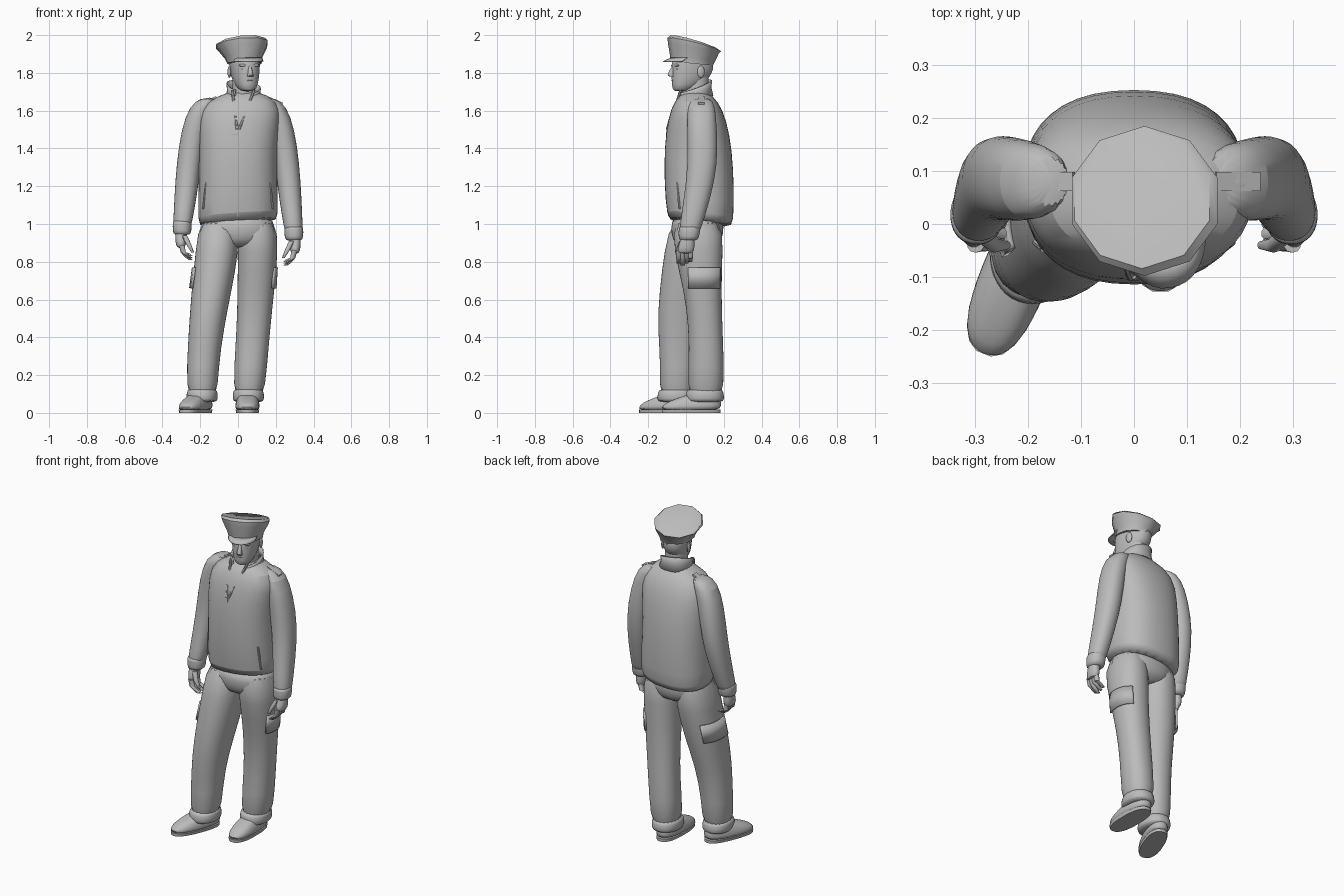
import bpy
import bmesh
from math import sin, cos, pi, radians, copysign

default_cube = bpy.data.objects.get("Cube")
if default_cube:
    bpy.data.objects.remove(default_cube, do_unlink=True)

grey = bpy.data.materials.new("plain grey")
grey.use_nodes = True
colour = (.5, .5, .5, 1)
grey.diffuse_color = colour
grey.node_tree.nodes["Principled BSDF"].inputs["Base Color"].default_value = colour


def finish(name, bm, location=(0, 0, 0), turn=0, lean=0, smooth=False, thickness=0):
    """Turn a bmesh into a shaded object with its modifiers."""
    bmesh.ops.recalc_face_normals(bm, faces=bm.faces)
    mesh = bpy.data.meshes.new(name)
    bm.to_mesh(mesh)
    bm.free()
    mesh.materials.append(grey)
    obj = bpy.data.objects.new(name, mesh)
    bpy.context.collection.objects.link(obj)
    obj.location = location
    obj.rotation_euler = (0, lean, turn)
    bpy.ops.object.select_all(action="DESELECT")
    obj.select_set(True)
    bpy.context.view_layer.objects.active = obj
    bpy.ops.object.shade_smooth_by_angle(angle=radians(40))
    if thickness:
        solid = obj.modifiers.new("thickness", "SOLIDIFY")
        solid.thickness = thickness
        solid.offset = 0
    if smooth:
        rounding = obj.modifiers.new("rounding", "SUBSURF")
        rounding.levels = rounding.render_levels = 1


def spread(keys, count):
    """Resample evenly spaced key values, or repeat a single number."""
    if not isinstance(keys, tuple):
        return [keys] * count
    values = []
    for i in range(count):
        place = i * (len(keys) - 1) / (count - 1)
        start = min(int(place), len(keys) - 2)
        values.append(keys[start] + (keys[start + 1] - keys[start]) * (place - start))
    return values


def loft(name, z, width, depth=None, x=0, y=0, tilt_x=0, tilt_y=0,
         sides=20, power=2.2, arc=None, side=1, **options):
    """Skin rounded rings whose centre, radii and tilt follow key values."""
    tracks = (x, y, z, width, depth or width, tilt_x, tilt_y)
    count = max(len(track) for track in tracks if isinstance(track, tuple))
    bm = bmesh.new()
    rows = []
    for cx, cy, cz, rx, ry, sx, sy in zip(*(spread(track, count) for track in tracks)):
        row = []
        for i in range(sides):
            if arc:
                a = radians(arc[0] + (arc[1] - arc[0]) * i / (sides - 1))
            else:
                a = 2 * pi * (i + .5) / sides
            dx = rx * copysign(abs(cos(a)) ** (2 / power), cos(a))
            dy = ry * copysign(abs(sin(a)) ** (2 / power), sin(a))
            row.append(bm.verts.new((side * (cx + dx), cy + dy, cz + dx * sx + dy * sy)))
        rows.append(row)
    for low, high in zip(rows, rows[1:]):
        for i in range(sides - 1 if arc else sides):
            j = (i + 1) % sides
            bm.faces.new((low[i], low[j], high[j], high[i]))
    if not arc:
        bm.faces.new(rows[0])
        bm.faces.new(rows[-1])
    finish(name, bm, **options)


def box(name, centre, size, lean):
    bm = bmesh.new()
    bmesh.ops.create_cube(bm, size=1)
    bmesh.ops.scale(bm, vec=size, verts=bm.verts)
    finish(name, bm, location=centre, lean=lean)


def ball(name, centre, radii, **options):
    bm = bmesh.new()
    bmesh.ops.create_uvsphere(bm, u_segments=14, v_segments=8, radius=1)
    bmesh.ops.scale(bm, vec=radii, verts=bm.verts)
    bmesh.ops.translate(bm, vec=centre, verts=bm.verts)
    finish(name, bm, **options)


# Head, turned slightly to its left
head_pose = dict(location=(.035, .035, 0), turn=radians(15))
loft("head", z=(1.7, 1.9), y=(-.065, -.03, -.01, 0, 0, 0),
     width=(.04, .06, .072, .076, .08, .07), depth=(.045, .082, .105, .114, .112, .1),
     smooth=True, **head_pose)
loft("nose", z=(1.84, 1.81, 1.79, 1.78), y=(-.1, -.115, -.12, -.108),
     width=(.008, .018), depth=(.01, .02), sides=10, **head_pose)
ball("upper_lip", (0, -.1, 1.76), (.024, .014, .006), **head_pose)
ball("lower_lip", (0, -.095, 1.75), (.02, .014, .006), **head_pose)
ball("chin", (0, -.088, 1.722), (.026, .02, .018), **head_pose)
for side, word in ((-1, "right"), (1, "left")):
    ball(word + "_ear", (side * .077, .025, 1.805), (.009, .02, .032), **head_pose)
    ball(word + "_brow", (side * .03, -.096, 1.84), (.026, .012, .008), **head_pose)
    ball(word + "_eye", (side * .03, -.095, 1.82), (.014, .008, .006), **head_pose)
loft("neck", z=(1.58, 1.8), x=.03, y=.05, width=(.07, .06, .06), depth=.07)

# Peaked cap with a wide, tilted crown
loft("cap", z=(1.85, 1.88, 1.93, 1.95, 1.958), x=(.035, .015), y=(.03, .048),
     width=(.095, .102, .134, .144, .134), depth=(.112, .12, .135, .141, .132),
     tilt_x=(0, .12), tilt_y=(-.1, -.3), sides=10, power=2)
loft("cap_visor", z=(1.88, 1.87, 1.86), y=(0, -.01), width=.088, depth=(.11, .148),
     sides=14, arc=(205, 335), thickness=.006, **head_pose)

# Jacket body, chest yoke, collar and zip
loft("jacket", z=(1, 1.02, 1.2, 1.4, 1.56, 1.65, 1.71), x=(0, 0, .03), y=(.08, .05),
     width=(.205, .215, .212, .208, .222, .2, .06),
     depth=(.16, .178, .187, .182, .156, .118, .06),
     tilt_x=(.08, 0), tilt_y=(-.1, 0), power=2.4, smooth=True)
loft("chest_yoke", z=(1.45, 1.46, 1.55, 1.61), x=.005, y=.05,
     width=(.19, .2, .21, .19), depth=(.15, .163, .14, .11), power=2.4, smooth=True)
loft("collar", z=(1.66, 1.7, 1.73), x=.03, y=.047, width=(.095, .084, .088),
     tilt_x=(0, -.15), tilt_y=(.2, .35), arc=(-62, 242), thickness=.008)
loft("zip", z=(1.52, 1.4, 1.2, 1.08, 1.04), y=(-.1, -.103, -.104, -.098, -.09),
     width=.004, sides=8)
for side, word in ((-1, "right"), (1, "left")):
    loft(word + "_collar_edge", z=(1.71, 1.5), y=(-.028, -.05, -.08, -.1),
         x=(.028 + side * .058, side * .005), width=.008, sides=8)
    loft(word + "_slash_pocket", z=(1.22, 1.08), x=(.17, .185), y=(-.047, -.035),
         width=.006, sides=8, side=side)
    box(word + "_epaulette", (.02 + side * .175, .08, 1.655), (.09, .035, .01), side * .4)


# Arms with cuffs and relaxed hands; the left arm hangs lower
def arm(side, word, drop):
    def part(name, z, **shape):
        loft(word + name, z=tuple(height - drop for height in z), side=side, **shape)

    loft(word + "_sleeve", side=side,
         z=(1.67, 1.63, 1.5, 1.32, 1.15 - drop / 2, 1 - drop, .98 - drop),
         x=(.15, .195, .234, .26, .277, .294, .296),
         y=(.08, .08, .085, .09, .06, .02, .02),
         width=(.04, .062, .067, .066, .06, .05, .045),
         depth=(.05, .075, .08, .08, .071, .058, .05), smooth=True)
    part("_cuff", z=(1.02, 1.01, .96, .94), x=.296, y=(.022, .012),
         width=(.046, .051, .05, .044), depth=(.053, .059, .055, .048), smooth=True)
    part("_palm", z=(.98, .87), x=.302, y=(.012, -.004), width=(.028, .03, .03, .022),
         depth=(.036, .036, .045, .044), smooth=True)
    for i, name in enumerate(("index", "middle", "ring", "little")):
        tip = .81 + .01 * abs(i - 1)
        part("_" + name + "_finger", z=(.89, .85, tip + .015, tip),
             x=(.298, .29, .27, .25), y=.02 * i - .038, width=(.016, .011), sides=10)
    part("_thumb", z=(.94, .85), x=(.285, .24), y=(-.02, -.04, -.04),
         width=(.016, .014, .008), sides=10)


arm(-1, "right", 0)
arm(1, "left", .03)

# Trousers: hips, a forward right leg and a straight left leg
loft("hips", z=(1.05, .98, .92, .87), y=.06, width=(.19, .196, .19, .1),
     depth=(.135, .142, .135, .1), smooth=True)
loft("right_leg", z=(1.05, .05), side=-1, x=(.1, .11, .14, .167, .187, .19),
     y=(.06, .03, 0, -.036, -.04, -.05), width=(.105, .116, .107, .094, .085, .083),
     depth=(.14, .147, .142, .118, .092, .102), smooth=True)
loft("left_leg", z=(1.05, .05), x=(.1, .106, .095, .082, .067, .055),
     y=(.06, .065, .088, .104, .108, .102), width=(.107, .108, .098, .09, .088, .083),
     depth=(.14, .13, .1, .09, .094, .1), smooth=True)
loft("right_cargo_pocket", z=(.77, .66), side=-1, x=(.125, .14), y=(.02, .005),
     width=.113, depth=.145, arc=(-25, 55), thickness=.012)
loft("left_cargo_pocket", z=(.77, .66), x=(.103, .096), y=.08,
     width=.102, depth=.11, arc=(-35, 60), thickness=.012)
for word, x, y in (("right", -.19, -.05), ("left", .055, .1)):
    loft(word + "_trouser_hem", z=(.13, .11, .07, .055), x=x, y=y,
         width=(.076, .083, .084, .076), depth=(.092, .1, .104, .095), smooth=True)

# Shoes with a thin sole
for word, x, y, turn in (("right", -.225, -.1, -22), ("left", .05, .028, 0)):
    pose = dict(location=(x, y, 0), turn=radians(turn))
    loft(word + "_sole", z=(0, .018), width=(.06, .064), depth=.157, power=2.5, **pose)
    loft(word + "_shoe", z=(.01, .11), y=(0, 0, .008, .03, .06),
         width=(.063, .066, .062, .052, .04), depth=(.158, .16, .15, .115, .07),
         power=2.5, tilt_y=(0, .12), smooth=True, **pose)
